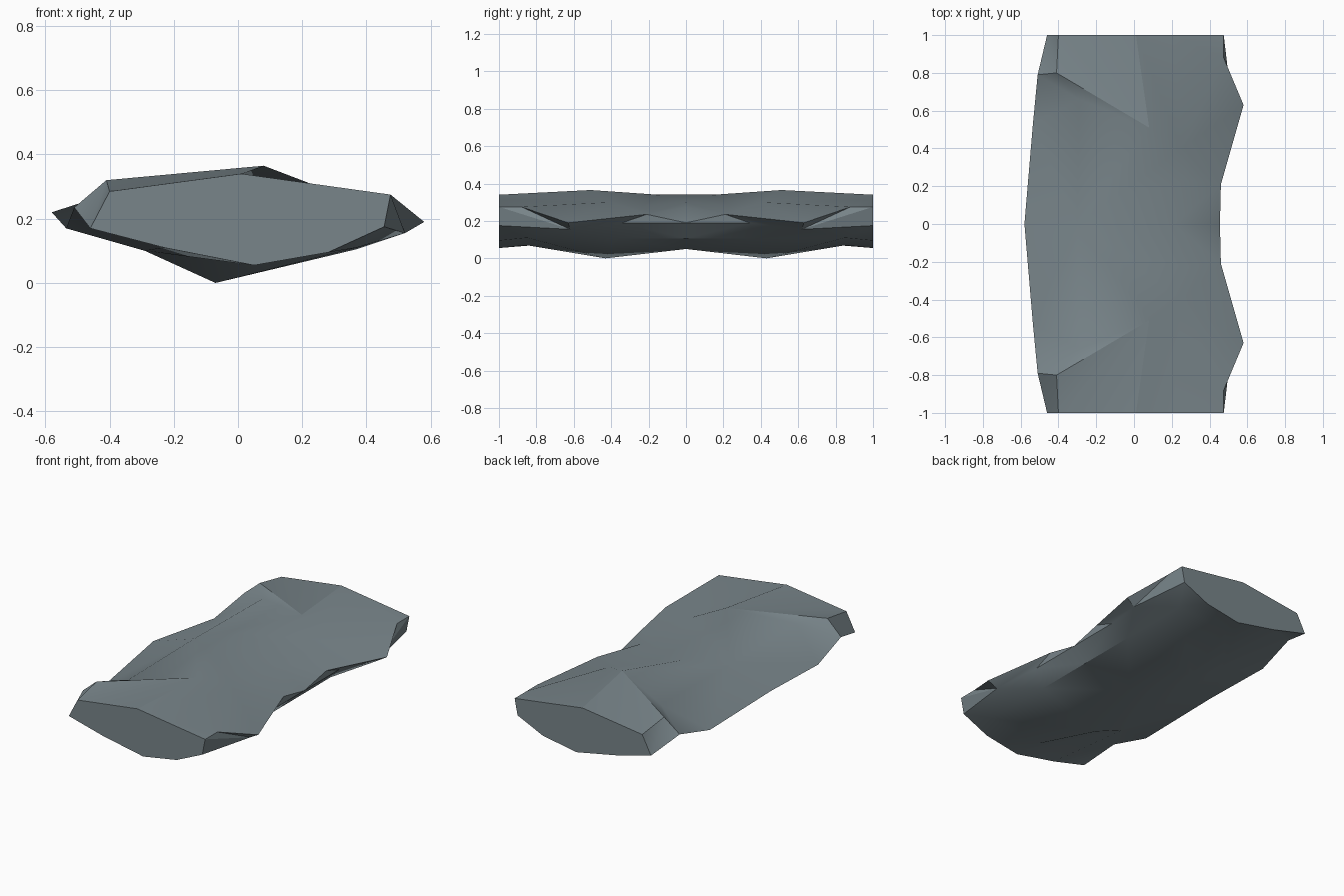
import bpy
import bmesh
import math

default_cube = bpy.data.objects.get("Cube")
if default_cube:
    bpy.data.objects.remove(default_cube, do_unlink=True)


def make_material(name, colour):
    material = bpy.data.materials.new(name)
    material.use_nodes = True
    material.diffuse_color = colour
    shader = next(n for n in material.node_tree.nodes if n.type == "BSDF_PRINCIPLED")
    shader.inputs["Base Color"].default_value = colour
    shader.inputs["Roughness"].default_value = 0.9
    return material


# Crease lines of one half of the slab, running from its middle to its end
# and listed in order around the cross-section
creases = {
    "left_edge": [(-.58, 0, .22), (-.535, .53, .17), (-.51, .79, .235), (-.46, 1, .17)],
    "left_shoulder": [(-.3, 0, .31), (-.29, .66, .31), (-.41, .8, .32), (-.4, 1, .285)],
    "top_ridge": [(-.09, 0, .34), (-.09, .15, .34), (.08, .51, .365), (.01, 1, .34)],
    "right_shoulder": [(.21, 0, .3), (.28, .23, .28), (.25, .4, .3), (.21, 1, .312)],
    "right_rim": [(.31, 0, .275), (.46, .21, .235), (.58, .63, .19),
                  (.475, .88, .275), (.475, 1, .275)],
    "right_edge": [(.455, 0, .19), (.455, .34, .19), (.52, .62, .155), (.455, 1, .175)],
    "undercut": [(.37, 0, .105), (.37, .38, .105), (.37, .85, .11), (.28, 1, .095)],
    "keel": [(.03, 0, .05), (-.07, .43, 0), (.02, .85, .07), (.05, 1, .055)],
    "left_underside": [(-.29, 0, .11), (-.29, .45, .1), (-.23, 1, .11)],
}


def stitch(bm, first, second):
    """Fill the strip between two crease lines with triangles."""
    i = j = 0
    while i < len(first) - 1 or j < len(second) - 1:
        can_first = i < len(first) - 1
        can_second = j < len(second) - 1
        step_first = can_first and (
            not can_second or first[i + 1].co.y <= second[j + 1].co.y)
        if step_first:
            bm.faces.new((first[i], first[i + 1], second[j]))
            i += 1
        else:
            bm.faces.new((first[i], second[j + 1], second[j]))
            j += 1


# Half of the slab: faceted skin and flat end
bm = bmesh.new()
lines = [[bm.verts.new(point) for point in crease] for crease in creases.values()]
for index, line in enumerate(lines):
    stitch(bm, line, lines[(index + 1) % len(lines)])
bm.faces.new([line[-1] for line in lines])

# Mirrored half, joined in the middle
bmesh.ops.mirror(bm, geom=bm.verts[:] + bm.edges[:] + bm.faces[:],
                 axis="Y", merge_dist=0.001)
bmesh.ops.remove_doubles(bm, verts=bm.verts[:], dist=0.001)
bmesh.ops.recalc_face_normals(bm, faces=bm.faces[:])

mesh = bpy.data.meshes.new("rock_slab")
bm.to_mesh(mesh)
bm.free()
rock_slab = bpy.data.objects.new("rock_slab", mesh)
bpy.context.collection.objects.link(rock_slab)
mesh.materials.append(make_material("slate_grey", (0.19, 0.235, 0.255, 1)))

# Soft facets with sharp rims
bpy.ops.object.select_all(action="DESELECT")
rock_slab.select_set(True)
bpy.context.view_layer.objects.active = rock_slab
bpy.ops.object.shade_smooth_by_angle(angle=math.radians(30))
